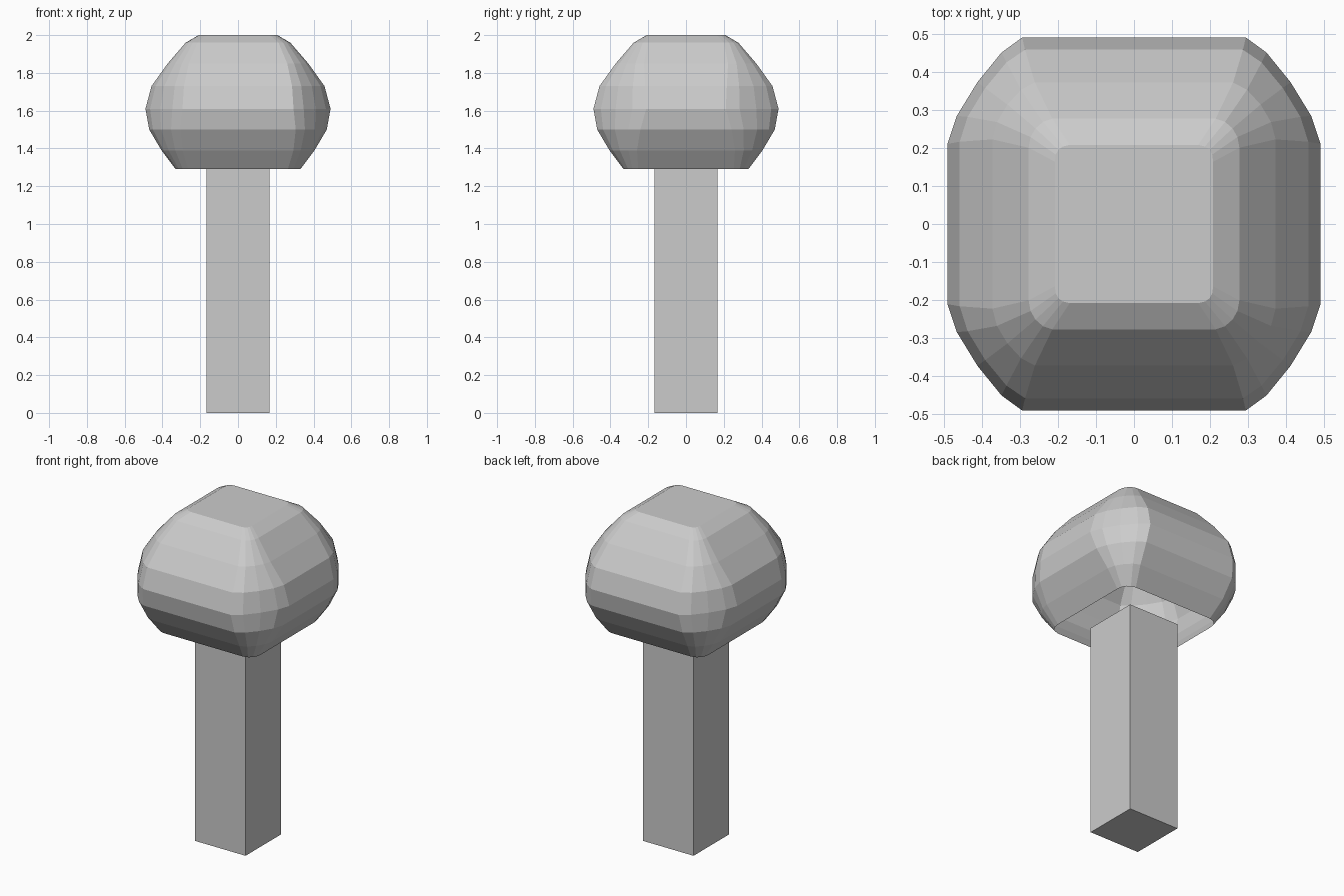
import bpy, bmesh

if "Cube" in bpy.data.objects:
    bpy.data.objects.remove(bpy.data.objects["Cube"])

grey = bpy.data.materials.new("plain grey")
grey.diffuse_color = (0.6, 0.6, 0.6, 1)
grey.use_nodes = True
grey.node_tree.nodes["Principled BSDF"].inputs["Base Color"].default_value = grey.diffuse_color


def finish(bm, name):
    bmesh.ops.recalc_face_normals(bm, faces=bm.faces)
    mesh = bpy.data.meshes.new(name)
    bm.to_mesh(mesh)
    bm.free()
    mesh.materials.append(grey)
    obj = bpy.data.objects.new(name, mesh)
    bpy.context.collection.objects.link(obj)
    return obj


# stem: square post
bm = bmesh.new()
bmesh.ops.create_cube(bm, size=1)
for v in bm.verts:
    v.co = (v.co.x * 0.336, v.co.y * 0.336, (v.co.z + 0.5) * 1.29)
finish(bm, "stem")

# crown: stacked rounded squares, open underneath
# quarter outlines: strongly rounded at the widest ring, nearly square at the ends
ROUND = [(1, .43), (.95, .58), (.84, .76), (.71, .92), (.6, 1)]
SQUARE = [(1, .85), (.995, .93), (.975, .97), (.93, .99), (.85, 1)]
# height, half width, roundness
LEVELS = [(1.29, .33, .2), (1.39, .405, .5), (1.50, .47, .8), (1.61, .49, 1),
          (1.73, .458, .9), (1.85, .372, .6), (1.96, .277, .3), (2.0, .208, .15)]


def ring(half, r):
    q = [(half * (a[0] * r + b[0] * (1 - r)), half * (a[1] * r + b[1] * (1 - r)))
         for a, b in zip(ROUND, SQUARE)]
    pts = list(q)
    pts += [(-x, y) for x, y in reversed(q)]
    pts += [(-x, -y) for x, y in q]
    pts += [(x, -y) for x, y in reversed(q)]
    return pts


bm = bmesh.new()
rings = [[bm.verts.new((x, y, z)) for x, y in ring(h, r)] for z, h, r in LEVELS]
for low, high in zip(rings, rings[1:]):
    n = len(low)
    for i in range(n):
        j = (i + 1) % n
        bm.faces.new((low[i], low[j], high[j], high[i]))
bm.faces.new(rings[-1])
crown = finish(bm, "crown")
# make sure the open shell faces outward
if crown.data.polygons[-1].normal.z < 0:
    crown.data.flip_normals()
